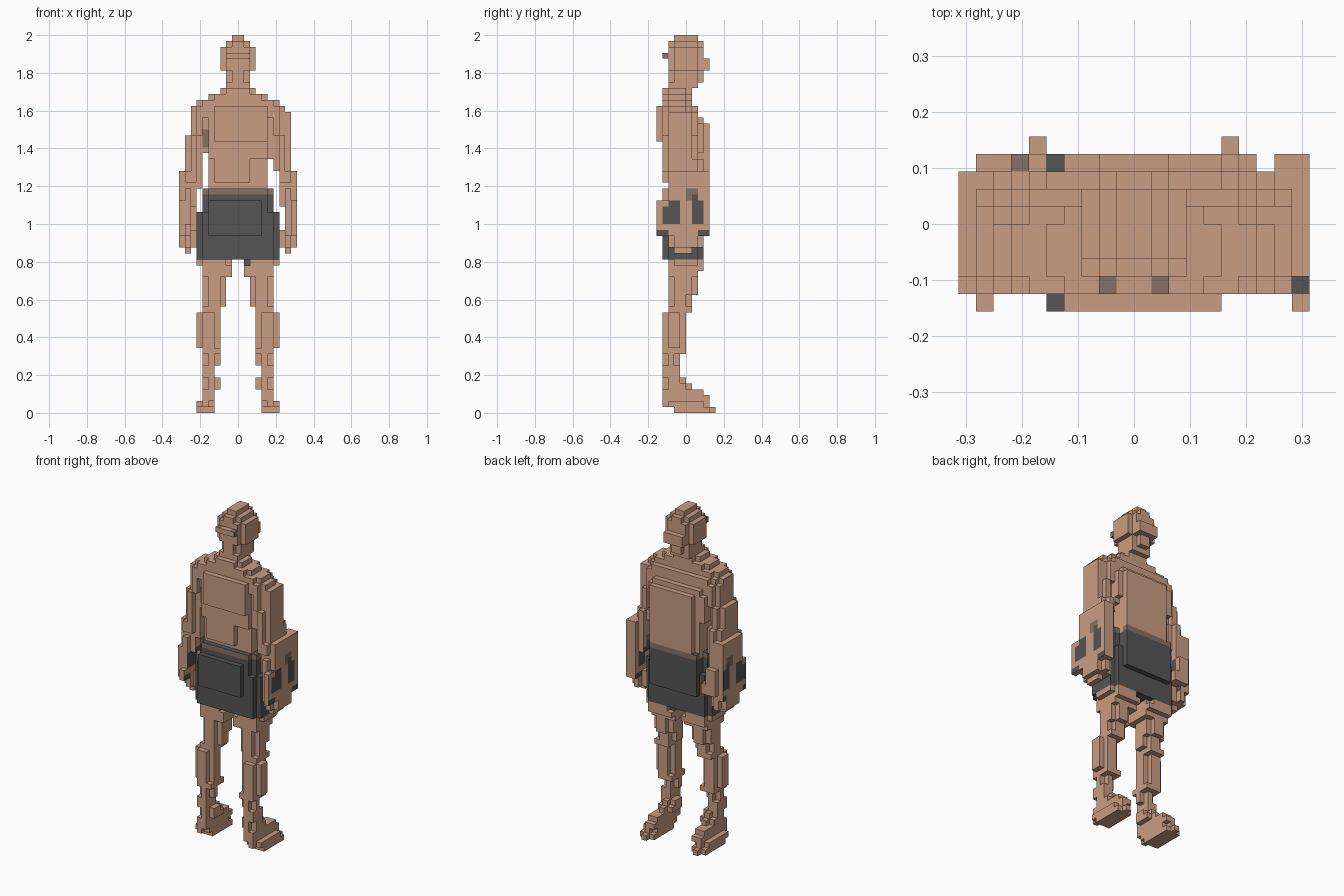
import bpy, bmesh

if "Cube" in bpy.data.objects:
    bpy.data.objects.remove(bpy.data.objects["Cube"], do_unlink=True)

U = 1 / 32  # edge of one small cube


def material(name, rgb):
    m = bpy.data.materials.new(name)
    m.use_nodes = True
    m.diffuse_color = (*rgb, 1)
    m.node_tree.nodes["Principled BSDF"].inputs["Base Color"].default_value = (*rgb, 1)
    return m


MATS = [material("skin", (0.59, 0.338, 0.228)),
        material("dark_cloth", (0.09, 0.09, 0.09)),
        material("dusky_skin", (0.235, 0.165, 0.125))]
SKIN, CLOTH, DUSKY = 0, 1, 2

# Outward direction and corner offsets of each cube side
SIDES = {
    (1, 0, 0): [(1, 0, 0), (1, 1, 0), (1, 1, 1), (1, 0, 1)],
    (-1, 0, 0): [(0, 0, 0), (0, 0, 1), (0, 1, 1), (0, 1, 0)],
    (0, 1, 0): [(0, 1, 0), (0, 1, 1), (1, 1, 1), (1, 1, 0)],
    (0, -1, 0): [(0, 0, 0), (1, 0, 0), (1, 0, 1), (0, 0, 1)],
    (0, 0, 1): [(0, 0, 1), (1, 0, 1), (1, 1, 1), (0, 1, 1)],
    (0, 0, -1): [(0, 0, 0), (0, 1, 0), (1, 1, 0), (1, 0, 0)],
}


def fill(boxes):
    """Cells of boxes (x0, x1, y0, y1, z0, z1, corner steps cut off)."""
    cells = set()
    for x0, x1, y0, y1, z0, z1, cut in boxes:
        for x in range(x0, x1):
            for y in range(y0, y1):
                if min(x - x0, x1 - 1 - x) + min(y - y0, y1 - 1 - y) >= cut:
                    cells.update((x, y, z) for z in range(z0, z1))
    return cells


def flip(cells):
    return {(-1 - x, y, z) for x, y, z in cells}


def build(name, cells, paint=lambda c, n: SKIN):
    """Skin the outside of a cell set; paint picks a colour per face."""
    bm = bmesh.new()
    corners = {}
    for c in sorted(cells):
        for n, quad in SIDES.items():
            if tuple(a + b for a, b in zip(c, n)) in cells:
                continue
            vs = []
            for q in quad:
                k = tuple(a + b for a, b in zip(c, q))
                if k not in corners:
                    corners[k] = bm.verts.new([v * U for v in k])
                vs.append(corners[k])
            bm.faces.new(vs).material_index = paint(c, n)
    me = bpy.data.meshes.new(name)
    bm.to_mesh(me)
    bm.free()
    for m in MATS:
        me.materials.append(m)
    bpy.context.collection.objects.link(bpy.data.objects.new(name, me))


# Head, face and neck, with a thin band on the -y side
head = fill([
    (-1, 1, -2, 2, 63, 64, 0),
    (-2, 2, -3, 3, 62, 63, 1),
    (-3, 3, -3, 3, 58, 62, 1),
    (-2, 2, 3, 4, 58, 60, 0),
    (-2, 2, -3, 3, 56, 58, 1),
    (-2, 2, -3, 2, 55, 56, 0),
    (-2, 2, -3, 1, 53, 55, 0),
])
build("head", head)
build("head_band", fill([(-2, 2, -4, -3, 60, 61, 0)]),
      lambda c, n: DUSKY if n[0] or (n[2] and c[0] in (-2, 1)) else SKIN)

# Torso from the neck base down to the waist
torso = fill([
    (-3, 3, -4, 1, 54, 55, 1),
    (-5, 5, -4, 1, 53, 54, 1),
    (-7, 7, -4, 1, 52, 53, 1),
    (-7, 7, -4, 2, 50, 52, 1),
    (-4, 5, -5, -4, 46, 52, 0),
    (-6, 6, -4, 3, 49, 50, 1),
    (-6, 6, -3, 3, 44, 49, 0),
    (-5, 5, -4, -3, 43, 49, 0),
    (-4, 5, 3, 4, 38, 49, 0),
    (-4, 2, -4, -3, 39, 43, 0),
    (-5, 5, -3, 3, 37, 44, 0),
])
build("torso", torso,
      lambda c, n: DUSKY if c[0] == -6 and 45 <= c[2] < 48 and n[1] < 0 else SKIN)

# Shorts with a faded waistband, flush with the belly in front
shorts = fill([
    (-6, 6, -4, 3, 34, 38, 1),
    (-7, 7, -4, 3, 26, 34, 1),
    (-5, 5, 3, 4, 30, 38, 0),
    (-5, 4, -5, -4, 30, 36, 0),
])
build("shorts", shorts,
      lambda c, n: DUSKY if c[2] == 37 and n[2] == 0 else CLOTH)

# Legs and feet
leg = fill([
    (1, 7, -3, 3, 25, 27, 1),
    (1, 6, -3, 3, 24, 25, 0),
    (1, 6, -3, 2, 23, 24, 0),
    (2, 6, -3, 2, 20, 23, 1),
    (2, 6, -3, 1, 18, 20, 1),
    (3, 6, -3, 1, 17, 18, 0),
    (3, 7, -4, 0, 11, 17, 1),
    (3, 6, -4, 0, 10, 11, 0),
    (3, 6, -4, -1, 8, 10, 1),
    (4, 6, -4, -1, 6, 8, 0),
])
foot = fill([
    (3, 6, -4, 0, 5, 6, 1),
    (3, 6, -4, 1, 4, 5, 1),
    (4, 6, -4, 3, 3, 4, 0),
    (4, 6, -4, 4, 2, 3, 0),
    (4, 7, -4, 4, 1, 2, 1),
    (4, 7, -2, 4, 0, 1, 0),
    (5, 6, 4, 5, 0, 1, 0),
])
for side, place in (("left", set), ("right", flip)):
    build(side + "_leg", place(leg),
          lambda c, n: CLOTH if c[0] == 1 and c[2] == 25 else SKIN)
    build(side + "_foot", place(foot))

# Arms: common pieces, then the small differences of each side
shared_arm = fill([
    (5, 8, -4, 1, 51, 52, 1),
    (5, 8, -4, 2, 47, 51, 1),
    (6, 9, -4, 2, 43, 47, 1),
    (6, 9, -4, 3, 41, 43, 1),
    (7, 9, -4, 3, 39, 41, 0),
    (7, 10, -3, 3, 35, 39, 0),
    (8, 10, -4, 3, 30, 36, 0),
    (8, 9, -4, 3, 36, 38, 0),
    (7, 10, -3, 3, 28, 31, 1),
    (8, 9, -2, 1, 27, 28, 0),
])
left_arm = shared_arm | fill([
    (8, 9, -3, 1, 44, 51, 0),
    (5, 6, -3, 2, 43, 47, 0),
    (8, 10, -3, 4, 30, 41, 0),
    (9, 10, -5, -4, 30, 36, 0),
])
right_arm = flip(shared_arm | fill([
    (6, 7, -3, 2, 38, 41, 0),
    (7, 9, -1, 4, 31, 36, 0),
    (6, 7, 2, 4, 31, 33, 0),
    (9, 10, -3, 3, 38, 41, 0),
    (8, 9, -5, -4, 30, 32, 0),
]))


def arm_paint(c, n):
    """Dark patches on the sideways faces of the forearm."""
    x, y, z = c
    if n[0]:
        if -4 <= y <= -2 and 32 <= z < 36 and (y, z) != (-4, 35):
            return CLOTH
        if y in (1, 2) and 32 <= z < 36:
            return CLOTH
        if y in (0, 1) and 36 <= z < 38:
            return CLOTH if (y, z) == (1, 36) else DUSKY
        if z == 30 and (y < -3 or y > 1):
            return CLOTH
    if n[2] > 0 and y == -4 and x == 9:
        return CLOTH
    if n[2] > 0 and y == 3 and x == -7:
        return DUSKY
    return SKIN


build("left_arm", left_arm, arm_paint)
build("right_arm", right_arm, arm_paint)
